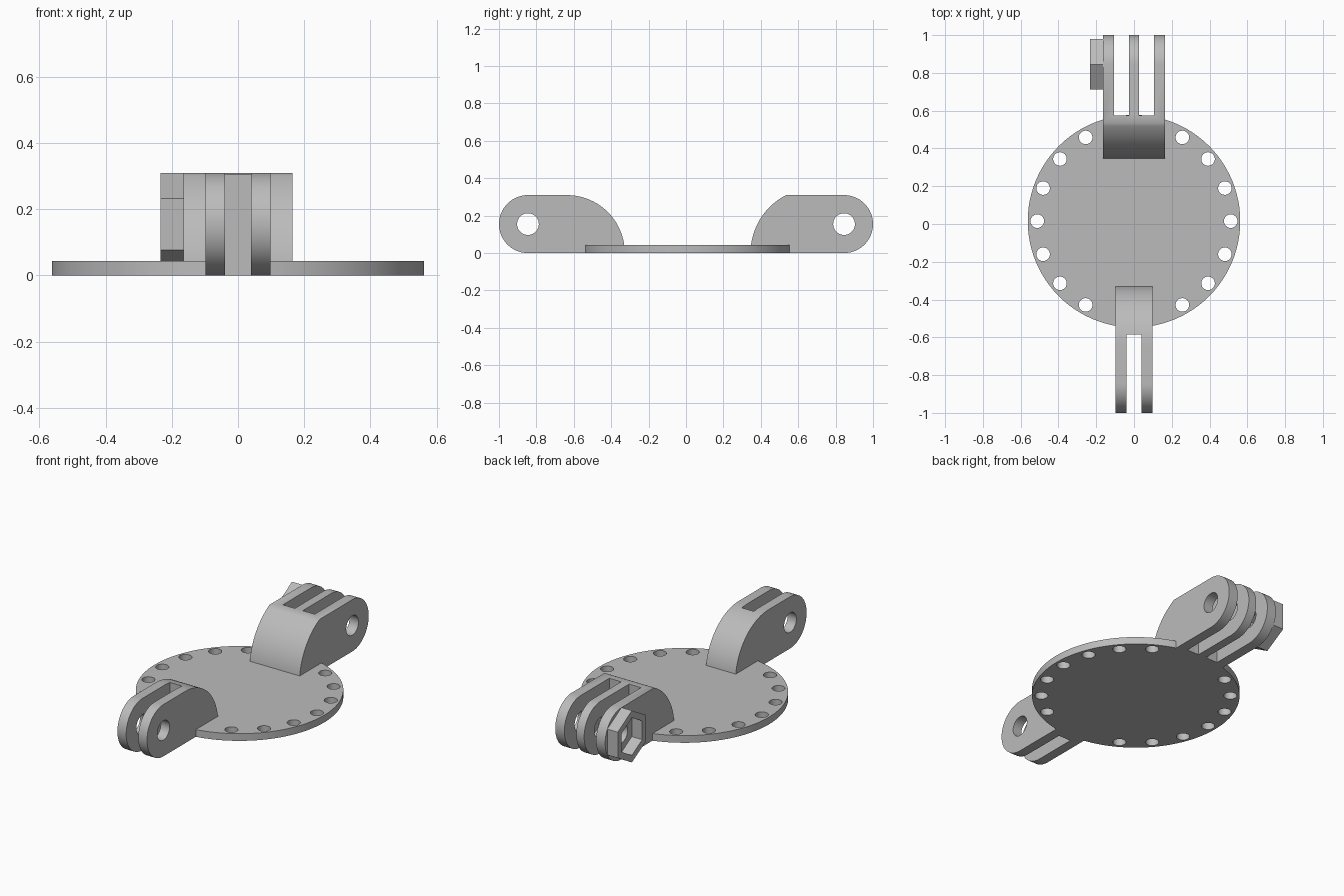
import bpy, bmesh
from math import sin, cos, pi, radians, acos
from mathutils import Matrix, Vector

if "Cube" in bpy.data.objects:
    bpy.data.objects.remove(bpy.data.objects["Cube"])

PLATE_Y, PLATE_R, PLATE_T = 0.015, 0.5625, 0.043
LUG_R, PIN_Y, PIN_R = 0.155, 0.845, 0.058

grey = bpy.data.materials.new("plain_grey")
grey.use_nodes = True
grey.diffuse_color = (0.5, 0.5, 0.5, 1)
grey.node_tree.nodes["Principled BSDF"].inputs["Base Color"].default_value = (0.5, 0.5, 0.5, 1)


def arc(cx, cy, r, start, end, steps):
    """Points along a circular arc, angles in radians."""
    angles = [start + (end - start) * i / steps for i in range(steps + 1)]
    return [(cx + r * cos(a), cy + r * sin(a)) for a in angles]


def ring(cx, cy, r, sides, turn=0):
    return arc(cx, cy, r, turn, turn + 2 * pi, sides)[:-1]


def prism(name, outline, low, high, axis):
    """Extrude an outline: (y, z) along x, or (x, y) along z."""
    def place(p, h):
        return Vector((h, *p)) if axis == "x" else Vector((*p, h))
    bm = bmesh.new()
    face = bm.faces.new([bm.verts.new(place(p, low)) for p in outline])
    moved = bmesh.ops.extrude_face_region(bm, geom=[face])["geom"]
    shift = place((0, 0), high - low)
    bmesh.ops.translate(bm, vec=shift, verts=[v for v in moved if isinstance(v, bmesh.types.BMVert)])
    bmesh.ops.recalc_face_normals(bm, faces=bm.faces)
    mesh = bpy.data.meshes.new(name)
    bm.to_mesh(mesh)
    bm.free()
    mesh.materials.append(grey)
    obj = bpy.data.objects.new(name, mesh)
    bpy.context.collection.objects.link(obj)
    return obj


def box(x0, x1, y0, y1):
    """Slot cutter taller than a lug."""
    return prism("slot_cutter", [(x0, y0), (x1, y0), (x1, y1), (x0, y1)], -0.1, 0.5, "z")


def cut(obj, cutters):
    """Subtract each cutter, then remove it."""
    bpy.context.view_layer.objects.active = obj
    for cutter in cutters:
        mod = obj.modifiers.new("cut", "BOOLEAN")
        mod.operation, mod.solver, mod.object = "DIFFERENCE", "EXACT", cutter
        bpy.ops.object.modifier_apply(modifier=mod.name)
        bpy.data.objects.remove(cutter)


def smooth(obj):
    bpy.ops.object.select_all(action="DESELECT")
    obj.select_set(True)
    bpy.context.view_layer.objects.active = obj
    bpy.ops.object.shade_smooth_by_angle(angle=radians(30))


def lug(name, side, half_width, toe, shoulder_r, slots, slot_end):
    """Hinge lug: rounded pin end, flat top and a curved shoulder down to the plate."""
    top_angle = acos(0) if shoulder_r <= 2 * LUG_R else pi / 2 + acos(2 * LUG_R / shoulder_r)
    shoulder = arc(toe + shoulder_r, 0, shoulder_r, pi, pi - (pi - top_angle), 20)
    tip = arc(PIN_Y, LUG_R, LUG_R, pi / 2, -pi / 2, 32)
    outline = [(side * y, z) for y, z in shoulder + tip]
    obj = prism(name, outline, -half_width, half_width, "x")
    cutters = [box(a, b, *sorted((side * slot_end, side * 1.2))) for a, b in slots]
    cutters.append(prism("pin_cutter", ring(side * PIN_Y, LUG_R, PIN_R, 40), -0.5, 0.5, "x"))
    cut(obj, cutters)
    smooth(obj)


# Round base plate with rim holes, leaving out those under the lugs
plate = prism("base_plate", ring(0, PLATE_Y, PLATE_R, 96), 0, PLATE_T, "z")
hole_angles = [a for a in range(0, 360, 20) if a not in (80, 100, 260, 280)]
cut(plate, [prism("hole_cutter", ring(0.512 * cos(radians(a)), PLATE_Y + 0.512 * sin(radians(a)),
                                      0.036, 24), -0.1, 0.2, "z") for a in hole_angles])
smooth(plate)

# Two-prong front lug and three-prong back lug
lug("front_lug", -1, 0.098, 0.327, 0.31, [(-0.04, 0.04)], 0.585)
lug("back_lug", 1, 0.165, 0.345, 0.348, [(-0.105, -0.026), (0.026, 0.105)], 0.575)

# Hexagonal nut holder on the outside of the back lug
holder = prism("nut_holder", ring(PIN_Y, LUG_R, LUG_R, 6, pi / 2), -0.234, -0.165, "x")
cut(holder, [prism("nut_cutter", ring(PIN_Y, LUG_R, 0.112, 6, pi / 2), -0.4, 0, "x")])
